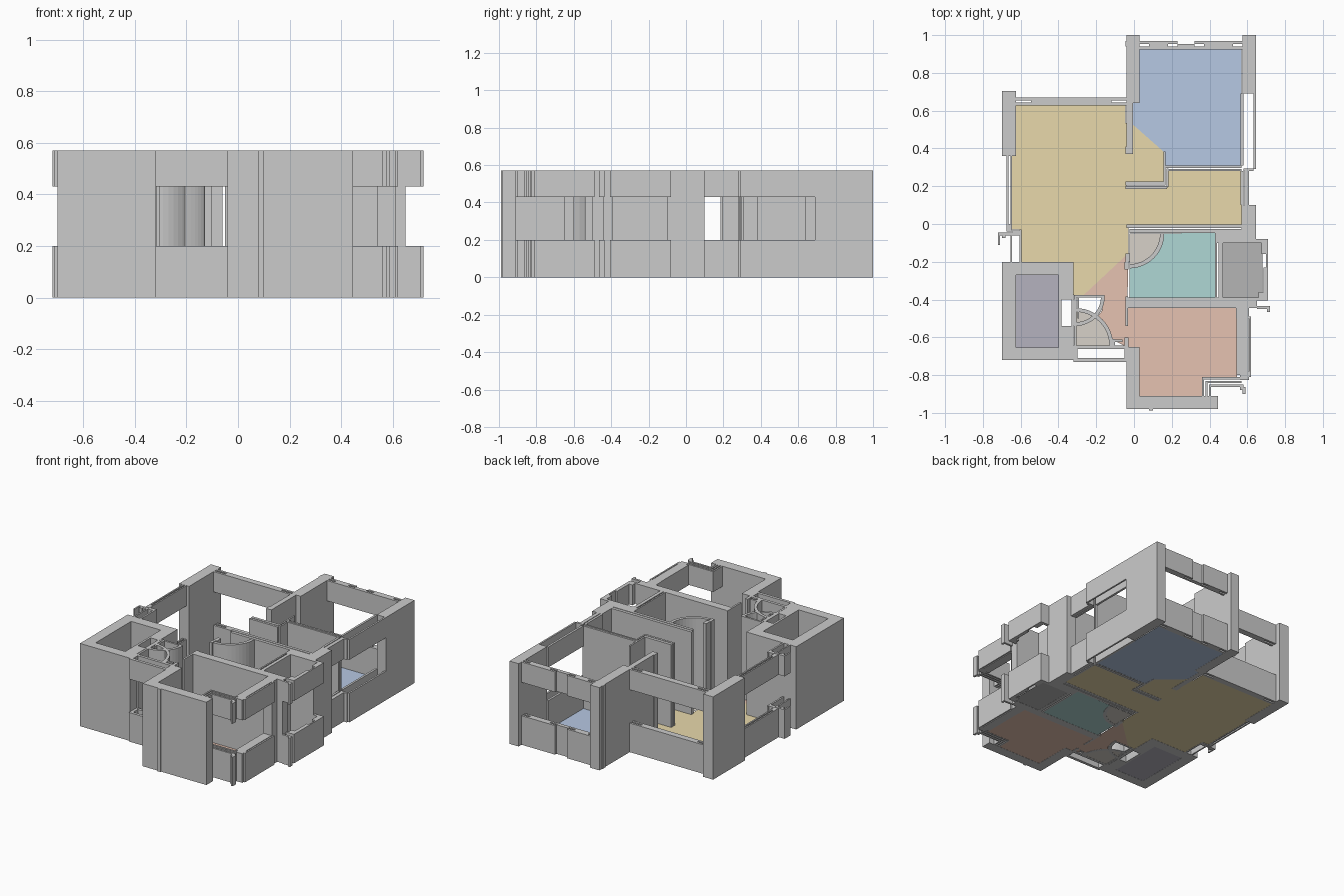
import bpy, bmesh
from math import cos, sin, radians

H, SILL, HEAD = 0.57, 0.20, 0.43   # wall height, window opening bottom / top


def finish(bm, name, color=None):
    bmesh.ops.recalc_face_normals(bm, faces=bm.faces[:])
    me = bpy.data.meshes.new(name)
    bm.to_mesh(me)
    bm.free()
    ob = bpy.data.objects.new(name, me)
    bpy.context.collection.objects.link(ob)
    if color:
        mat = bpy.data.materials.new(name + "_color")
        mat.diffuse_color = (*color, 1)
        me.materials.append(mat)
    return ob


def prism(bm, pts, z0, z1):
    """Extrude a plan outline from z0 to z1."""
    f = bm.faces.new([bm.verts.new((x, y, z0)) for x, y in pts])
    r = bmesh.ops.extrude_face_region(bm, geom=[f], use_keep_orig=True)
    vs = [g for g in r["geom"] if isinstance(g, bmesh.types.BMVert)]
    bmesh.ops.translate(bm, vec=(0, 0, z1 - z0), verts=vs)


def walls(name, boxes, window=False):
    """Boxes are (x0, x1, y0, y1); windowed ones keep only sill and lintel."""
    bm = bmesh.new()
    for x0, x1, y0, y1 in boxes:
        for z0, z1 in ([(0, SILL), (HEAD, H)] if window else [(0, H)]):
            prism(bm, [(x0, y0), (x1, y0), (x1, y1), (x0, y1)], z0, z1)
    return finish(bm, name)


def slotted_window(name, x0, x1, y0, y1, slot):
    """Window wall along x, with a narrow frame slot at both ends."""
    a, b = y0 + (y1 - y0) * .35, y0 + (y1 - y0) * .65
    walls(name, [(x0, x1, y0, a), (x0, x1, b, y1), (x0 + slot, x1 - slot, a, b)], True)


def arc(cx, cy, r, a0, a1, n=12):
    return [(cx + r * cos(radians(a0 + (a1 - a0) * i / n)),
             cy + r * sin(radians(a0 + (a1 - a0) * i / n))) for i in range(n + 1)]


def curved_wall(name, cx, cy, r, t, a0, a1):
    bm = bmesh.new()
    prism(bm, arc(cx, cy, r, a0, a1) + arc(cx, cy, r - t, a1, a0), 0, H)
    finish(bm, name)


def floor(name, pts, color):
    bm = bmesh.new()
    f = bm.faces.new([bm.verts.new((x, y, 0.001)) for x, y in pts])
    f.normal_update()
    if f.normal.z < 0:
        f.normal_flip()
    me = finish(bm, name, color).data
    if me.polygons[0].normal.z < 0:
        me.flip_normals()


# North bedroom
walls("north_bedroom_piers", [
    (-.04, .03, .64, 1), (-.045, -.04, .94, .97), (-.04, -.005, .41, .64), (-.045, -.005, .37, .41),
    (.575, .645, .69, 1)])
slotted_window("north_bedroom_window_west", .03, .23, .925, .968, .05)
slotted_window("north_bedroom_window_east", .32, .575, .925, .968, .05)
walls("north_bedroom_window_middle", [(.23, .32, .925, .952)], True)
walls("north_bedroom_east_window", [
    (.565, .58, .31, .69), (.633, .645, .29, .69), (.58, .633, .28, .295)], True)
walls("north_bedroom_partition", [
    (.155, .166, .225, .385), (.172, .182, .195, .295), (.166, .57, .297, .31), (.182, .57, .28, .29),
    (-.045, .166, .205, .225), (-.045, .172, .185, .2)])

# Living room and corridor
slotted_window("living_north_window", -.625, -.04, .627, .67, .08)
walls("northwest_pier", [(-.70, -.625, .36, .705)])
walls("living_west_window", [
    (-.675, -.665, -.04, .36), (-.655, -.645, -.04, .36), (-.665, -.655, -.04, .0),
    (-.72, -.645, -.06, -.045), (-.72, -.71, -.11, -.06),
    (-.70, -.68, -.075, -.06), (-.655, -.645, -.20, -.06), (-.607, -.595, -.20, -.03),
    (-.645, -.607, -.06, -.035)], True)
walls("corridor_east_window", [(.565, .58, .10, .28), (.585, .61, .10, .28)], True)
walls("corridor_east_pier", [(.57, .645, -.10, .10)])
walls("corridor_south_wall", [(-.04, .57, -.022, -.002), (-.025, .57, -.047, -.027)])

# Bathroom and utility room
walls("bathroom_east_wall", [
    (.43, .44, -.39, -.047), (.447, .47, -.39, -.09), (.44, .57, -.10, -.047)])
walls("bathroom_south_wall", [(-.04, .65, -.445, -.39)])
walls("utility_window", [
    (.645, .71, -.10, -.08), (.685, .71, -.39, -.23), (.675, .71, -.16, -.10), (.66, .685, -.39, -.36),
    (.65, .71, -.405, -.39), (.65, .72, -.45, -.435), (.705, .72, -.465, -.45),
    (.70, .71, -.23, -.16)], True)
walls("hall_door_jambs", [
    (-.045, -.02, -.20, -.155), (-.05, -.03, -.24, -.20),
    (-.045, -.032, -.54, -.385), (-.05, -.03, -.65, -.60)])
curved_wall("bathroom_curved_wall", -.025, -.05, .185, .022, -90, 0)

# South bedroom
walls("south_bedroom_walls", [
    (-.04, .03, -.98, -.65), (.03, .445, -.98, -.91), (.08, .10, -.988, -.98), (.54, .61, -.50, -.445)])
walls("south_bedroom_east_window", [
    (.543, .605, -.80, -.50), (.61, .62, -.81, -.49), (.605, .61, -.80, -.78)], True)
# stepped corner window: three nested L-shaped sheets
steps = []
for k in range(3):
    x, y = .36 + .018 * k, -.81 - .02 * k
    steps += [(x, .56 + .01 * k, y - .012, y), (x, x + .011, -.91, y - .012)]
walls("south_bedroom_corner_window", steps + [
    (.56, .61, -.825, -.80), (.575, .59, -.90, -.862), (.56, .575, -.88, -.862)], True)

# Store room block
walls("store_walls", [
    (-.70, -.32, -.27, -.20), (-.70, -.32, -.72, -.655), (-.70, -.625, -.655, -.27),
    (-.40, -.385, -.655, -.27), (-.385, -.32, -.40, -.27), (-.385, -.32, -.655, -.54),
    (-.33, -.318, -.54, -.40)])

# Washroom with two curved walls
walls("washroom_walls", [
    (-.318, -.155, -.388, -.375), (-.318, -.305, -.65, -.388), (-.30, -.29, -.50, -.388)])
walls("washroom_south_window", [
    (-.32, -.04, -.662, -.642), (-.32, -.04, -.73, -.71), (-.32, -.30, -.71, -.662), (-.05, -.04, -.71, -.662)], True)
curved_wall("washroom_curved_wall_north", -.31, -.385, .155, .02, -90, 0)
curved_wall("washroom_curved_wall_south", -.31, -.645, .20, .02, 0, 90)
walls("washroom_post", [(-.115, -.10, -.645, -.61), (-.10, -.06, -.625, -.612)])

# Floors
floor("north_bedroom_floor", [
    (.03, .925), (.57, .925), (.57, .30), (.16, .30), (.16, .38), (-.01, .53), (-.01, .64), (.03, .64)],
    (.47, .58, .77))
floor("living_floor", [
    (-.625, .63), (-.045, .63), (-.045, .535), (-.01, .53), (.16, .38), (.16, .225), (-.04, .225),
    (-.04, .19), (.175, .19), (.175, .285), (.57, .285), (.57, -.002), (-.03, -.002), (-.03, -.155),
    (-.265, -.375), (-.32, -.375), (-.32, -.20), (-.60, -.20), (-.60, -.03), (-.65, -.03),
    (-.65, .36), (-.625, .36)], (.81, .69, .41))
floor("bathroom_floor", [(.43, -.047), (.43, -.39), (-.025, -.39)] + arc(-.025, -.05, .18, -90, 0),
      (.43, .68, .66))
floor("shower_floor", [(-.025, -.05)] + arc(-.025, -.05, .165, -90, 0), (.68, .64, .58))
floor("utility_floor", [(.47, -.39), (.68, -.39), (.68, -.10), (.47, -.10)], (.46, .46, .46))
floor("store_floor", [(-.625, -.655), (-.40, -.655), (-.40, -.27), (-.625, -.27)], (.46, .45, .52))
floor("south_bedroom_floor", [
    (-.03, -.155), (-.265, -.375), (-.155, -.38), (-.17, -.46), (-.2, -.50), (-.15, -.54), (-.12, -.61),
    (-.04, -.65), (.03, -.65), (.03, -.91), (.36, -.91), (.36, -.815), (.545, -.815), (.545, -.445),
    (-.035, -.445)], (.79, .54, .44))
floor("washroom_floor", [(-.305, -.645)] + arc(-.31, -.645, .185, 0, 88), (.68, .64, .58))
